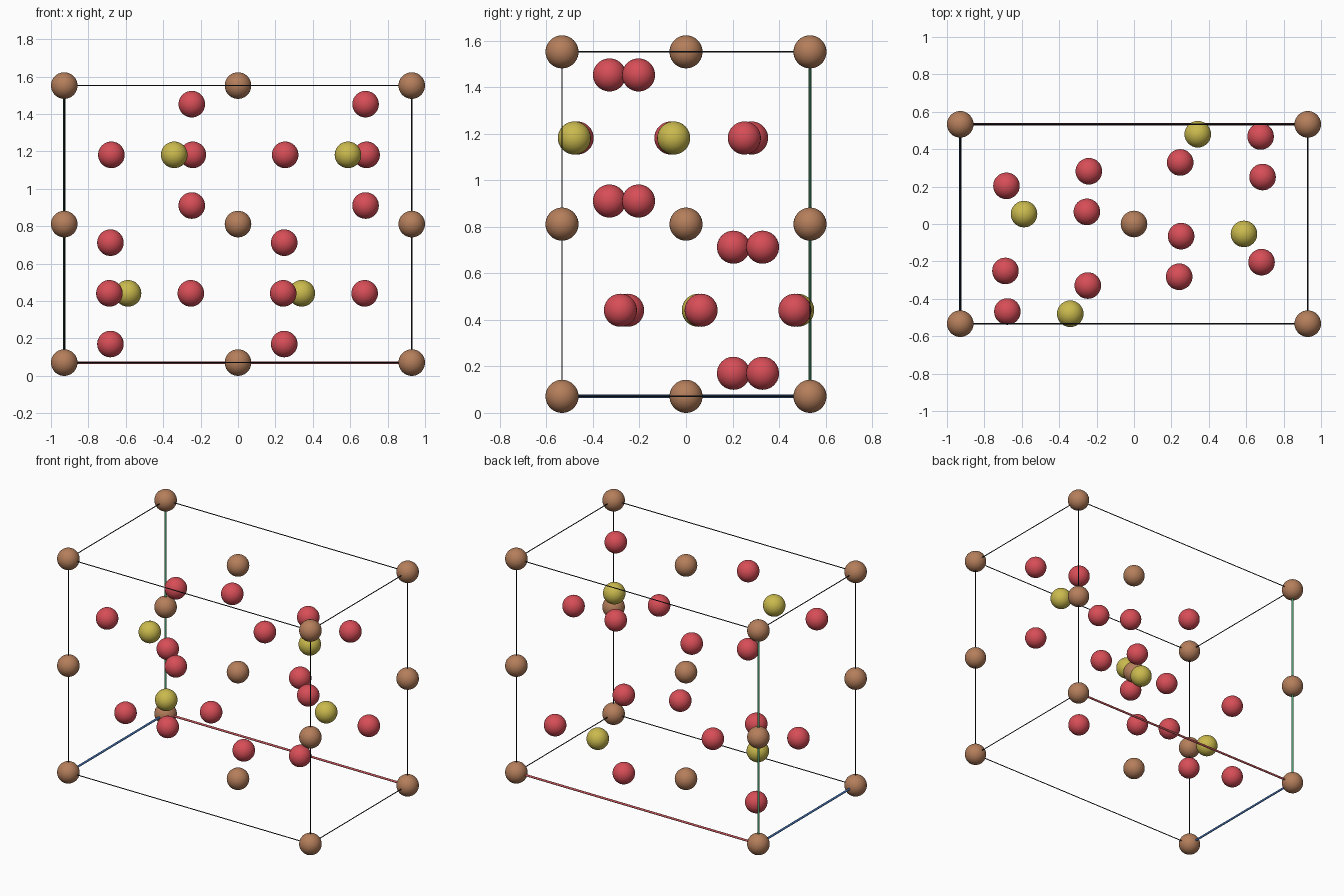
import bpy, bmesh, math
from mathutils import Vector
from itertools import product

if "Cube" in bpy.data.objects:
    bpy.data.objects.remove(bpy.data.objects["Cube"])

R = 0.071                       # atom radius
A, C, H = 0.929, 0.533, 1.481   # half width, half depth, full height of the cell
MID = R + H / 2


def material(name, rgb):
    m = bpy.data.materials.new(name)
    m.diffuse_color = (*rgb, 1)
    m.use_nodes = True
    m.node_tree.nodes["Principled BSDF"].inputs["Base Color"].default_value = m.diffuse_color
    return m


BROWN = material("brown", (0.46, 0.21, 0.105))
RED = material("red", (0.68, 0.075, 0.095))
YELLOW = material("yellow", (0.59, 0.49, 0.075))
BLACK = material("black", (0.012, 0.014, 0.018))
AXIS_RED = material("axis red", (0.55, 0.09, 0.10))
AXIS_GREEN = material("axis green", (0.07, 0.33, 0.15))
AXIS_BLUE = material("axis blue", (0.06, 0.17, 0.45))


def finish(bm, name, mat):
    for f in bm.faces:
        f.smooth = True
    me = bpy.data.meshes.new(name)
    bm.to_mesh(me)
    bm.free()
    me.materials.append(mat)
    ob = bpy.data.objects.new(name, me)
    bpy.context.collection.objects.link(ob)
    return ob


def atom(name, pos, mat):
    bm = bmesh.new()
    bmesh.ops.create_uvsphere(bm, u_segments=32, v_segments=20, radius=R)
    finish(bm, name, mat).location = pos


def rod(name, p, q, r, mat):
    p, q = Vector(p), Vector(q)
    bm = bmesh.new()
    bmesh.ops.create_cone(bm, segments=12, radius1=r, radius2=r,
                          depth=(q - p).length, cap_ends=False)
    ob = finish(bm, name, mat)
    ob.location = (p + q) / 2
    ob.rotation_euler = (q - p).to_track_quat('Z', 'Y').to_euler()


def orbit(name, x, y, dzs, mat):
    """Repeat an atom by glide plane and by inversion through the cell centre."""
    glide = (x + A, -y - math.copysign(C, y) * (1 if y > 0 else -1) * 1.0)
    if glide[1] < -C:
        glide = (glide[0], glide[1] + 2 * C)
    for (px, py), dz, s in product([(x, y), glide], dzs, (1, -1)):
        atom(name, (s * px, s * py, MID + s * (H / 4 + dz)), mat)


# Brown atoms: cell corners, middles of upright edges, and the central column
for z in (R, MID, R + H):
    for x, y in [(-A, -C), (A, -C), (-A, C), (A, C), (0, 0)]:
        atom("brown_atom", (x, y, z), BROWN)

# Yellow and red atoms, each group from one starting position
orbit("yellow_atom", -0.341, -0.480, (0,), YELLOW)
orbit("red_atom", -0.677, -0.468, (0,), RED)
orbit("red_atom", -0.2415, 0.282, (0,), RED)
orbit("red_atom_pair", -0.247, -0.329, (0.271, -0.271), RED)

# Coloured axes start at the back left bottom corner
origin = (-A, C, R)
AX = 0.007
rod("width_axis", origin, (A, C, R), AX, AXIS_RED)
rod("height_axis", origin, (-A, C, R + H), AX, AXIS_GREEN)
rod("depth_axis", origin, (-A, -C, R), AX, AXIS_BLUE)

# Thin black rods on the nine remaining edges
EDGE = 0.003
for s, t in product((-1, 1), repeat=2):
    zt = R if t < 0 else R + H
    if (s, t) != (1, -1):
        rod("width_edge", (-A, s * C, zt), (A, s * C, zt), EDGE, BLACK)
    if (s, t) != (-1, -1):
        rod("depth_edge", (s * A, -C, zt), (s * A, C, zt), EDGE, BLACK)
    if (s, t) != (-1, 1):
        rod("height_edge", (s * A, t * C, R), (s * A, t * C, R + H), EDGE, BLACK)
